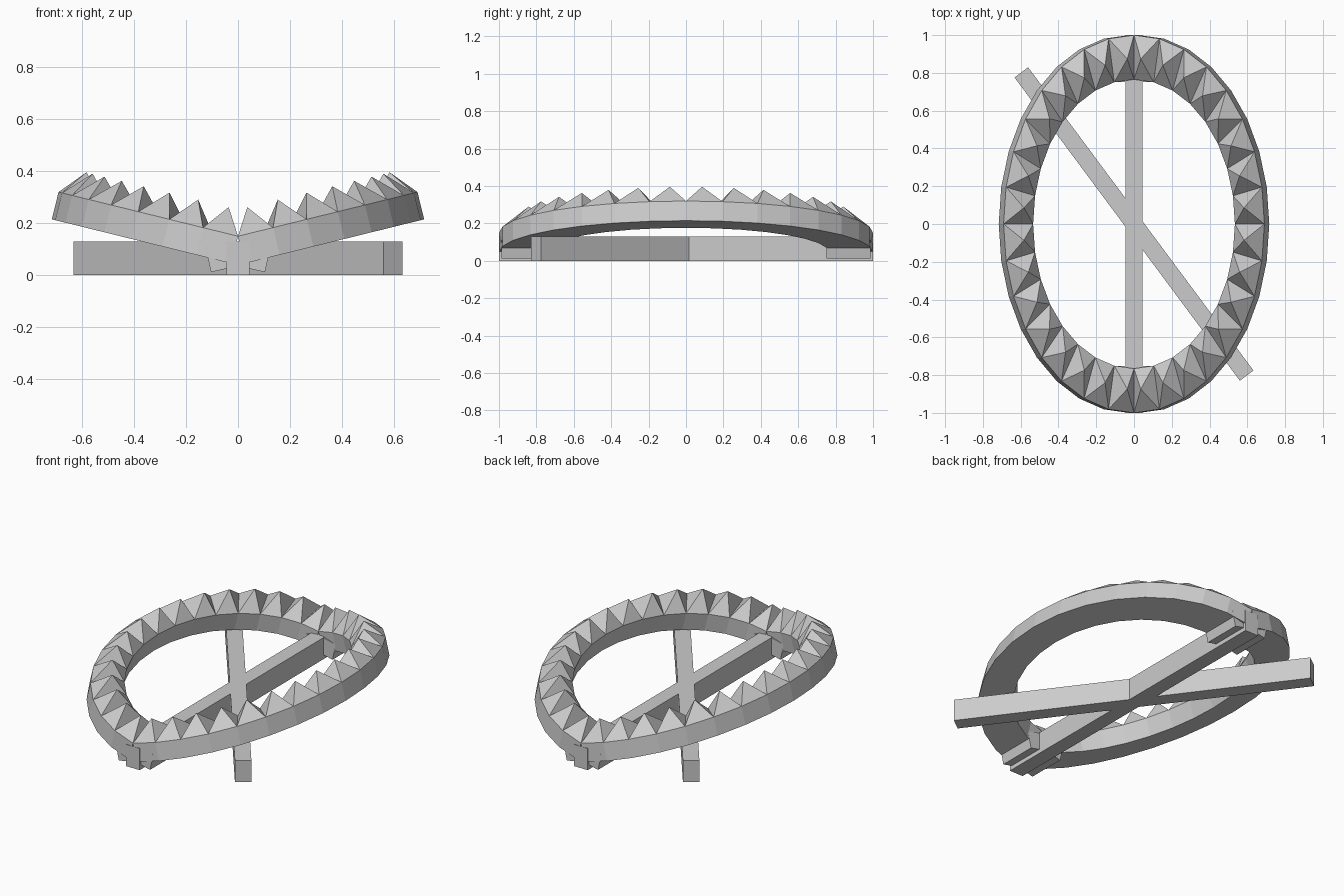
import bpy, bmesh
from math import sin, cos, pi, atan2, radians
from mathutils import Matrix, Vector

if "Cube" in bpy.data.objects:
    bpy.data.objects.remove(bpy.data.objects["Cube"], do_unlink=True)

GREY = (0.6, 0.6, 0.6, 1.0)
mat = bpy.data.materials.new("light grey")
mat.use_nodes = True
mat.diffuse_color = GREY
mat.node_tree.nodes["Principled BSDF"].inputs["Base Color"].default_value = GREY

TILT = atan2(0.246, 1)
HINGE = 0.15             # height of the fold between the two halves
OUTER, INNER = (0.711, 1.0), (0.55, 0.765)
THICK, TOOTH = 0.108, 0.1
STEPS = 16


def finish(name, bm):
    bmesh.ops.recalc_face_normals(bm, faces=bm.faces)
    mesh = bpy.data.meshes.new(name)
    bm.to_mesh(mesh)
    bm.free()
    mesh.materials.append(mat)
    obj = bpy.data.objects.new(name, mesh)
    bpy.context.collection.objects.link(obj)
    return obj


def box(name, size, matrix):
    bm = bmesh.new()
    bmesh.ops.create_cube(bm, size=1)
    bm.transform(matrix @ Matrix.Diagonal((*size, 1)))
    return finish(name, bm)


def half_ring(name, side):
    """Half an elliptical ring, one pyramid tooth per segment, tilted at the hinge."""
    bm = bmesh.new()
    rows = []
    for i in range(STEPS + 1):
        a = -pi / 2 + pi * i / STEPS
        point = lambda r, z: bm.verts.new((r[0] * cos(a), r[1] * sin(a), z))
        rows.append([point(OUTER, 0), point(INNER, 0),
                     point(INNER, -THICK), point(OUTER, -THICK)])
    for p, q in zip(rows, rows[1:]):
        for k in (1, 2, 3):
            n = (k + 1) % 4
            bm.faces.new((p[k], q[k], q[n], p[n]))
        base = (p[0], q[0], q[1], p[1])
        centre = sum((v.co for v in base), Vector()) / 4
        tip = bm.verts.new(centre + Vector((0, 0, TOOTH)))
        for k in range(4):
            bm.faces.new((base[k], base[(k + 1) % 4], tip))
    bm.faces.new(rows[0])
    bm.faces.new(rows[-1])
    bm.transform(Matrix.Diagonal((side, 1, 1, 1))
                 @ Matrix.Translation((0, 0, HINGE))
                 @ Matrix.Rotation(-TILT, 4, 'Y'))
    return finish(name, bm)


# Two toothed halves folded along the long axis
for side, label in ((1, "left"), (-1, "right")):
    half_ring(label + "_toothed_half", side)

# Crossed base beams
BEAM = (0.09, 2.0, 0.13)
lift = Matrix.Translation((0, 0, BEAM[2] / 2))
box("long_beam", BEAM, lift)
box("diagonal_beam", BEAM, lift @ Matrix.Rotation(atan2(0.596, 0.802), 4, 'Z'))

# Small blocks under both ends of the fold
for sx, label in ((1, "left"), (-1, "right")):
    for sy, end in ((-1, "front"), (1, "back")):
        pose = (Matrix.Translation((sx * 0.104, sy * 0.868, 0.012))
                @ Matrix.Rotation(sx * radians(12.5), 4, 'Y')
                @ Matrix.Translation((-sx * 0.045, 0, 0.05)))
        box(f"{end}_{label}_block", (0.09, 0.235, 0.1), pose)
